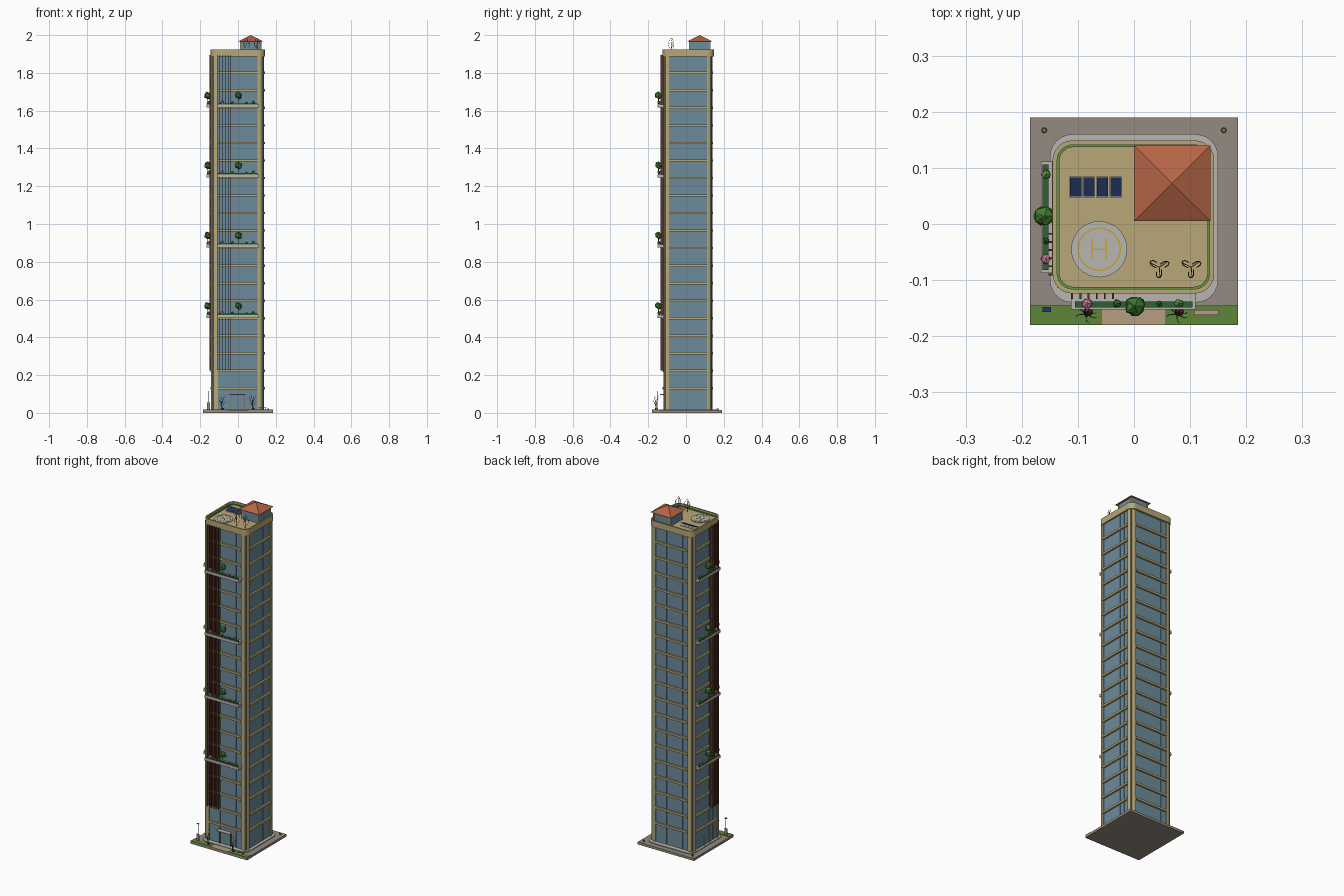
import bpy, bmesh, random
from math import sin, cos, pi, radians
from mathutils import Vector, Matrix

if "Cube" in bpy.data.objects:
    bpy.data.objects.remove(bpy.data.objects["Cube"])

random.seed(4)
COL = dict(tan=(.48, .39, .18), glass=(.15, .26, .33), bronze=(.22, .16, .07), stone=(.30, .26, .22),
           pale=(.48, .47, .44), lawn=(.11, .24, .04), hedge=(.03, .12, .03), leaf=(.05, .2, .03),
           lime=(.12, .3, .05), pink=(.6, .2, .35), wood=(.1, .035, .02), roof=(.46, .13, .06),
           navy=(.02, .04, .13), dark=(.05, .05, .05), yellow=(.55, .38, .05), path=(.46, .35, .22))
MATS = {}


def finish(name, bm, col):
    bmesh.ops.recalc_face_normals(bm, faces=bm.faces[:])
    me = bpy.data.meshes.new(name)
    bm.to_mesh(me)
    bm.free()
    if col not in MATS:
        MATS[col] = bpy.data.materials.new(col)
        MATS[col].diffuse_color = (*COL[col], 1)
    me.materials.append(MATS[col])
    o = bpy.data.objects.new(name, me)
    bpy.context.collection.objects.link(o)
    return o


def boxes(name, col, items):
    bm = bmesh.new()
    for x0, x1, y0, y1, z0, z1 in items:
        m = Matrix.Translation(((x0 + x1) / 2, (y0 + y1) / 2, (z0 + z1) / 2)) @ \
            Matrix.Diagonal((x1 - x0, y1 - y0, z1 - z0, 1))
        bmesh.ops.create_cube(bm, size=1, matrix=m)
    return finish(name, bm, col)


def rods(name, col, segs, sides=6):
    bm = bmesh.new()
    for a, b, r0, r1 in segs:
        a, b = Vector(a), Vector(b)
        m = Matrix.Translation((a + b) / 2) @ (b - a).to_track_quat('Z', 'Y').to_matrix().to_4x4()
        bmesh.ops.create_cone(bm, cap_ends=True, segments=sides, radius1=r0, radius2=r1,
                              depth=(b - a).length, matrix=m)
    return finish(name, bm, col)


def blobs(name, col, items):
    bm = bmesh.new()
    for x, y, z, r in items:
        v = bmesh.ops.create_icosphere(bm, subdivisions=1, radius=r)['verts']
        for p in v:
            p.co = p.co * random.uniform(.85, 1.1) + Vector((x, y, z))
    return finish(name, bm, col)


def prism(name, col, loops, z0, z1):
    bm = bmesh.new()
    for pts in loops:
        f = bm.faces.new([bm.verts.new((x, y, z0)) for x, y in pts])
        g = bmesh.ops.extrude_face_region(bm, geom=[f])['geom']
        bmesh.ops.translate(bm, verts=[v for v in g if isinstance(v, bmesh.types.BMVert)], vec=(0, 0, z1 - z0))
    return finish(name, bm, col)


def rounded(x0, x1, y0, y1, r, n=6):
    out = []
    for k, (cx, cy) in enumerate([(x1 - r, y1 - r), (x0 + r, y1 - r), (x0 + r, y0 + r), (x1 - r, y0 + r)]):
        out += [(cx + r * cos((k + i / n) * pi / 2), cy + r * sin((k + i / n) * pi / 2)) for i in range(n + 1)]
    return out


def ring(name, col, outer, inner, z0, z1):
    bm = bmesh.new()
    rows = [[bm.verts.new((x, y, z)) for x, y in p] for p, z in
            ((outer, z0), (outer, z1), (inner, z1), (inner, z0))]
    n = len(outer)
    for k in range(4):
        a, b = rows[k], rows[(k + 1) % 4]
        for i in range(n):
            bm.faces.new((a[i], a[(i + 1) % n], b[(i + 1) % n], b[i]))
    return finish(name, bm, col)


def circle(cx, cy, r, n=32):
    return [(cx + r * cos(2 * pi * i / n), cy + r * sin(2 * pi * i / n)) for i in range(n)]


X0, X1, Y0, Y1, G = -.142, .138, -.12, .14, .014

# Site: plaza, lawns, path and plinth
boxes("plaza", "stone", [(-.185, .185, -.18, .19, 0, G)])
boxes("lawn", "lawn", [(-.185, -.057, -.18, -.145, G, .017), (.055, .185, -.18, -.145, G, .017)])
boxes("entry_path", "path", [(-.057, .055, -.18, -.14, G, .016)])
prism("plinth", "pale", [rounded(-.15, .15, -.14, .16, .04)], G, .019)

# Tower: glass core and four rounded corner pillars
boxes("glass_core", "glass", [(X0 + .006, X1 - .006, Y0 + .006, Y1 - .006, G, 1.895)])
corners = []
for sx in (-1, 1):
    for sy in (-1, 1):
        w, r = .035, .028
        p = [(0, 0), (w, 0)] + [(w - r + r * cos(a), w - 0.006 - r + r * sin(a))
                                for a in [i * pi / 12 for i in range(7)]] + [(0, w - .006)]
        ox, oy = (X1 - w if sx > 0 else X0 + w), (Y1 - w + .006 if sy > 0 else Y0 + w - .006)
        corners.append([(ox + sx * x, oy + sy * y) for x, y in p])
prism("corner_pillars", "tan", corners, G, 1.895)

# Floor bands and mullions on all four faces
bands, mull = [], []
for i in range(19):
    z = .13 + .0928 * i
    for y in (Y0 - .004, Y1 - .006):
        bands.append((X0 + .034, X1 - .034, y, y + .01, z - .006, z + .006))
    for x in (X0 - .004, X1 - .006):
        bands.append((x, x + .01, Y0 + .028, Y1 - .028, z - .006, z + .006))
boxes("floor_bands", "tan", bands)
for k in range(1, 6):
    x, y = X0 + .035 + .035 * k, Y0 + .029 + .0337 * k
    for yy in (Y0 + .005, Y1 - .007):
        mull.append((x - .0008, x + .0008, yy, yy + .002, G, 1.89))
    for xx in (X0 + .005, X1 - .007):
        mull.append((xx, xx + .002, y - .0008, y + .0008, G, 1.89))
boxes("mullions", "glass", mull)

# Timber fins wrapping the front left corner
fins = [(x - .0015, x + .0015, -.134, -.12, .225, 1.895) for x in [-.11 + .0145 * i for i in range(6)]]
fins += [(-.152, -.142, y - .0015, y + .0015, .225, 1.895) for y in [-.09 + .0145 * i for i in range(6)]]
boxes("timber_fins", "wood", fins)

# Entrance: door frame, door, canopy; side door on the left
boxes("door_frame", "bronze", [(-.04, -.036, -.12, -.112, G, .095), (.032, .036, -.12, -.112, G, .095),
                               (-.04, .036, -.12, -.112, .091, .096), (-.003, -.001, -.118, -.112, G, .092)])
boxes("entrance_canopy", "pale", [(-.045, .041, -.138, -.114, .096, .1)])
boxes("side_door_frame", "pale", [(-.144, -.134, -.02, -.017, G, .07), (-.144, -.134, .027, .03, G, .07),
                                  (-.144, -.134, -.02, .03, .067, .071)])

# Sky gardens: planters, hedges, trees and shrubs on front and left
slabs, hedges, trunks, crowns, limes, pinks, darks = ([] for _ in range(7))
for z in (.503, .875, 1.247, 1.617):
    slabs += [(-.112, .11, -.152, -.12, z, z + .016), (-.166, -.14, -.087, .111, z, z + .016)]
    hedges += [(-.105, .104, -.149, -.138, z + .016, z + .022), (-.163, -.152, -.082, .106, z + .016, z + .022)]
    for x, y, s in ((.002, -.146, -1), (-.16, .014, 1)):
        trunks.append(((x, y, z + .01), (x, y, z + .055), .0025, .0015))
        crowns += [(x, y, z + .064, .02), (x + .006, y + .004, z + .056, .013), (x - .006, y - .004, z + .072, .012)]
    pinks += [(-.084, -.142, z + .026, .01), (-.157, -.062, z + .026, .01)]
    limes += [(.08, -.142, z + .026, .009), (-.157, .088, z + .026, .009)]
    darks += [(-.03, -.142, z + .025, .008), (-.157, -.03, z + .024, .007), (.045, -.142, z + .023, .006)]
boxes("garden_slabs", "pale", slabs)
boxes("garden_hedges", "hedge", hedges)
rods("garden_tree_trunks", "wood", trunks)
blobs("garden_tree_crowns", "leaf", crowns)
blobs("flowering_shrubs", "pink", pinks)
blobs("light_shrubs", "lime", limes)
blobs("dark_shrubs", "hedge", darks)

# Roof: slab, parapet, green edge strip
prism("roof_slab", "tan", [rounded(-.142, .142, -.122, .147, .035)], 1.89, 1.908)
ring("parapet", "tan", rounded(-.145, .143, -.124, .149, .035), rounded(-.137, .135, -.116, .141, .028), 1.888, 1.925)
ring("roof_planting", "lime", rounded(-.137, .135, -.116, .141, .028), rounded(-.133, .131, -.112, .137, .025), 1.908, 1.914)

# Roof pavilion with pyramid roof
boxes("pavilion", "glass", [(.014, .122, .019, .127, 1.905, 1.966)])
boxes("pavilion_posts", "tan", [(x - .003, x + .003, y - .003, y + .003, 1.905, 1.966)
                                for x in (.014, .122) for y in (.019, .127)])
bm = bmesh.new()
base = [bm.verts.new(c) for c in ((0, .005, 1.966), (.136, .005, 1.966), (.136, .14, 1.966), (0, .14, 1.966))]
top = bm.verts.new((.068, .0725, 2.0))
bm.faces.new(base)
for i in range(4):
    bm.faces.new((base[i], base[(i + 1) % 4], top))
finish("pavilion_roof", bm, "roof")

# Helipad
prism("helipad", "pale", [circle(-.062, -.045, .05)], 1.908, 1.912)
ring("helipad_ring", "yellow", circle(-.062, -.045, .039), circle(-.062, -.045, .036), 1.911, 1.913)
boxes("helipad_mark", "yellow", [(-.076, -.073, -.064, -.026, 1.911, 1.913), (-.051, -.048, -.064, -.026, 1.911, 1.913),
                                 (-.073, -.051, -.0465, -.0435, 1.911, 1.913)])

# Tilted solar panels
for i in range(4):
    o = boxes("solar_panel", "navy", [(-.01, .01, -.018, .018, -.001, .001)])
    o.location = (-.104 + .024 * i, .066, 1.918)
    o.rotation_euler = (radians(20), 0, 0)
boxes("solar_stands", "pale", [(-.116 + .024 * i, -.094 + .024 * i, .047, .085, 1.908, 1.911) for i in range(4)])

# Vertical axis wind turbines with bowed blades
segs = []
for cx in (.045, .102):
    cy = -.077
    segs.append(((cx, cy, 1.905), (cx, cy, 1.975), .0015, .001))
    for k in range(3):
        pts = []
        for j in range(7):
            t = j / 6
            a = 2 * pi * k / 3 + t * 1.2
            r = .006 + .013 * sin(pi * min(1, t + .1))
            pts.append((cx + r * cos(a), cy + r * sin(a), 1.93 + .054 * t))
        segs += [(p, q, .001, .001) for p, q in zip(pts, pts[1:])]
        segs.append(((cx, cy, 1.955), pts[3], .0008, .0008))
rods("wind_turbines", "dark", segs)

# Ground trees with bare branches
segs, bush = [], []
for x, y in ((-.086, -.16), (.076, -.16)):
    segs.append(((x, y, G), (x, y, .055), .0022, .0015))
    for k in range(7):
        a = k * 2.4
        p = (x, y, .03 + .004 * k)
        q = (x + .016 * cos(a), y + .014 * sin(a), .055 + .006 * k)
        segs += [(p, q, .0011, .0006), (q, (q[0] + .006 * cos(a + 1), q[1] + .004 * sin(a + 1), q[2] + .01), .0007, .0004)]
    bush.append((x + .004, y + .003, .02, .009))
rods("ground_trees", "dark", segs, 5)
blobs("ground_shrubs", "wood", bush)

# Street furniture: bench, charging post, solar lamp, bollards
boxes("bench", "path", [(.107, .151, -.162, -.153, .026, .029), (.112, .115, -.161, -.154, G, .026),
                        (.143, .146, -.161, -.154, G, .026)])
boxes("info_post", "stone", [(-.163, -.148, -.155, -.15, G, .055)])
rods("lamp_pole", "dark", [((-.155, -.152, G), (-.155, -.152, .115), .001, .001)])
boxes("lamp_panel", "navy", [(-.163, -.148, -.157, -.148, .115, .117)])
rods("bollards", "bronze", [((x, .167, G), (x, .167, .024), .005, .004) for x in (-.16, .16)], 8)

for m in bpy.data.materials:
    if m.users and not m.is_grease_pencil:
        m.use_nodes = True
        m.node_tree.nodes["Principled BSDF"].inputs["Base Color"].default_value = m.diffuse_color
